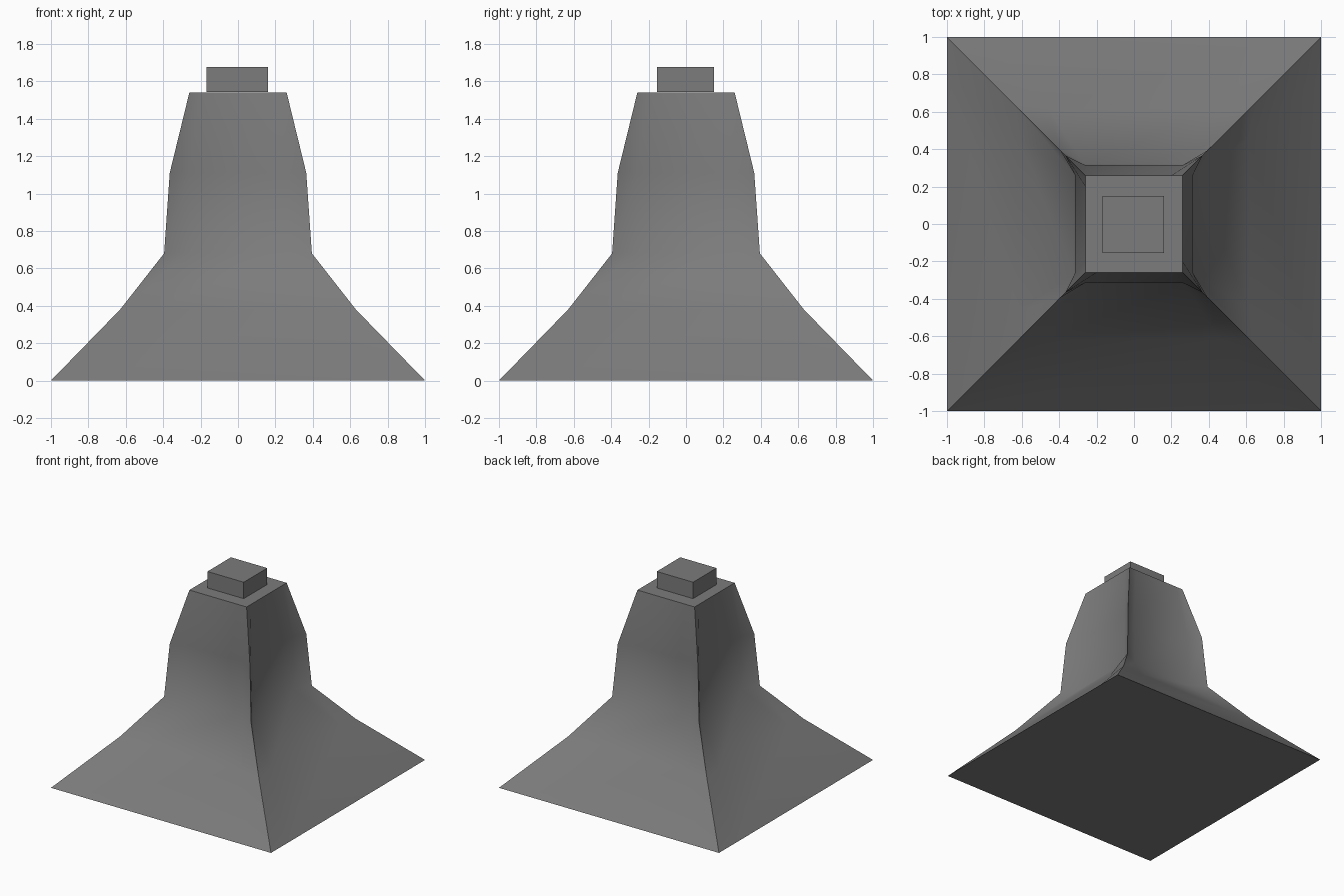
import bpy, bmesh, math

if "Cube" in bpy.data.objects:
    bpy.data.objects.remove(bpy.data.objects["Cube"])

grey = bpy.data.materials.new("stone grey")
grey.diffuse_color = (0.2, 0.2, 0.2, 1)
grey.use_nodes = True
grey.node_tree.nodes["Principled BSDF"].inputs["Base Color"].default_value = grey.diffuse_color

def finish(bm, name):
    bmesh.ops.recalc_face_normals(bm, faces=bm.faces)
    me = bpy.data.meshes.new(name)
    bm.to_mesh(me)
    bm.free()
    me.materials.append(grey)
    ob = bpy.data.objects.new(name, me)
    bpy.context.collection.objects.link(ob)
    return ob

# Flared pedestal: square rings whose sides are pinched in between the corners
# (height, corner half-width, side half-width, half-length of the flat side)
rings = [(0, 1, 1, 0.8), (0.38, 0.63, 0.617, 0.46), (0.68, 0.395, 0.318, 0.262),
         (1.11, 0.365, 0.315, 0.262), (1.54, 0.26, 0.26, 0.2)]
bm = bmesh.new()
loops = []
for z, c, m, s in rings:
    loop = []
    for q in range(4):
        ca, sa = round(math.cos(q * math.pi / 2)), round(math.sin(q * math.pi / 2))
        for x, y in ((-c, -c), (-s, -m), (s, -m)):
            loop.append(bm.verts.new((x * ca - y * sa, x * sa + y * ca, z)))
    loops.append(loop)
for a, b in zip(loops, loops[1:]):
    for i in range(12):
        j = (i + 1) % 12
        bm.faces.new((a[i], a[j], b[j], b[i]))
bm.faces.new(loops[0][::-1])
bm.faces.new(loops[-1])
body = finish(bm, "flared_pedestal")
bpy.context.view_layer.objects.active = body
body.select_set(True)
bpy.ops.object.shade_smooth_by_angle(angle=math.radians(50))

# Small block on top
bm = bmesh.new()
bmesh.ops.create_cube(bm, size=1)
bmesh.ops.scale(bm, vec=(0.33, 0.305, 0.135), verts=bm.verts)
bmesh.ops.translate(bm, vec=(-0.004, -0.003, 1.6095), verts=bm.verts)
finish(bm, "top_block")
